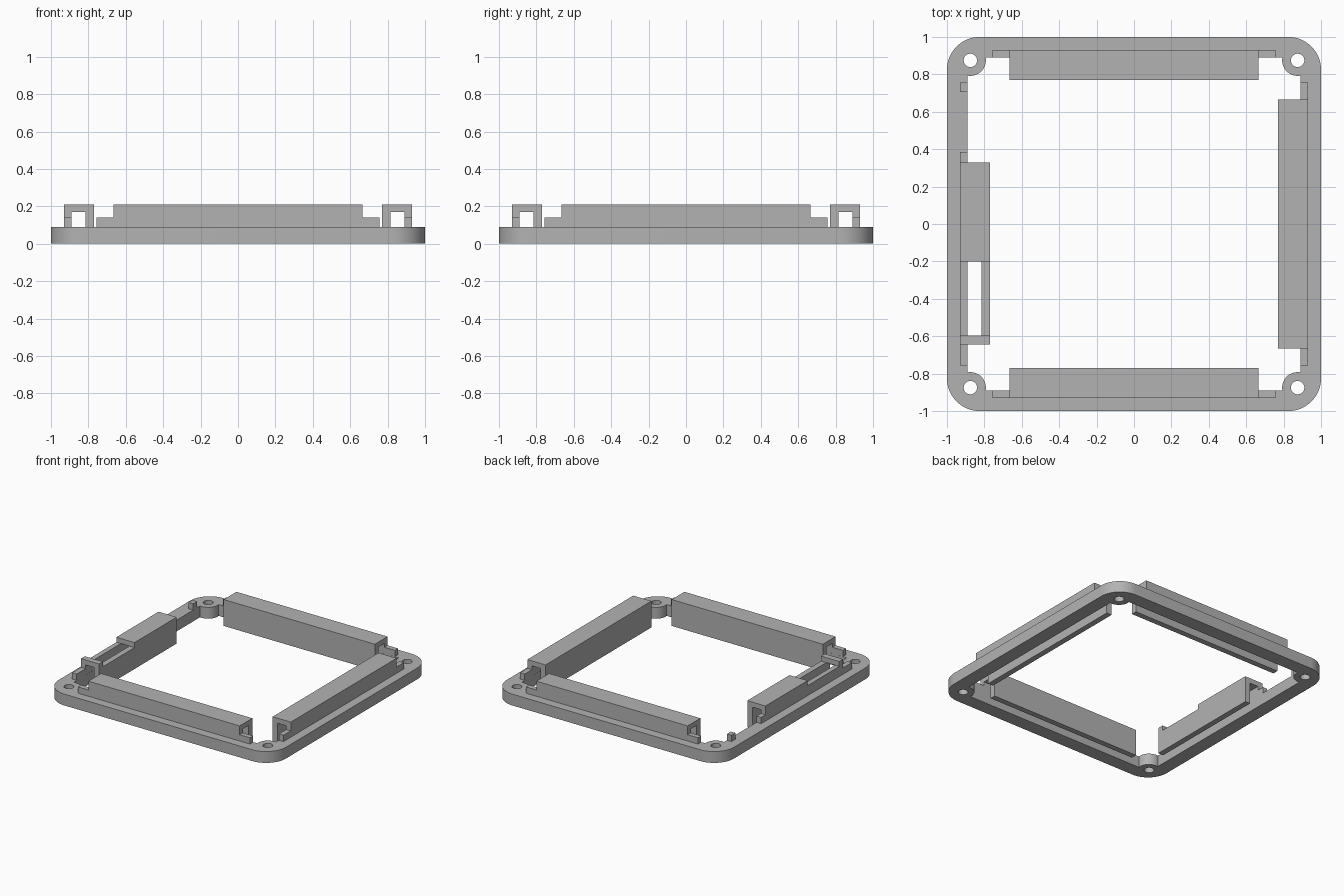
import bpy, bmesh
from math import radians, cos, sin, pi
from mathutils import Matrix, Vector

cube = bpy.data.objects.get("Cube")
if cube:
    bpy.data.objects.remove(cube)

grey = bpy.data.materials.new("mid_grey")
grey.use_nodes = True
COLOUR = (0.45, 0.45, 0.45, 1)
grey.diffuse_color = COLOUR
grey.node_tree.nodes["Principled BSDF"].inputs["Base Color"].default_value = COLOUR

# Shared dimensions
FRAME_H, TAB_H, CEIL, TOP = 0.09, 0.14, 0.17, 0.21
INNER, WALL_OUT = 0.89, 0.93          # frame opening, outer rail wall
LIP_IN, LIP_OUT = 0.77, 0.815         # hanging inner lip
BOSS, BOSS_R, HOLE_R, CORNER_R = 0.875, 0.083, 0.036, 0.175


def arc(c, r, start, end, n):
    return [c + r * Vector((cos(a), sin(a)))
            for a in (radians(start + (end - start) * i / n) for i in range(n + 1))]


def four_corners(points):
    """Repeat a corner's outline around the square."""
    out = []
    for k in range(4):
        rot = Matrix.Rotation(k * pi / 2, 2)
        out += [rot @ p for p in points]
    return out


def build_frame():
    centre = Vector((BOSS, BOSS))
    outlines = [
        four_corners(arc(Vector((1 - CORNER_R, 1 - CORNER_R)), CORNER_R, 0, 90, 16)),
        four_corners(arc(centre, BOSS_R, 280, 170, 16)),
    ]
    hole = arc(centre, HOLE_R, 0, 345, 23)
    for k in range(4):
        outlines.append([Matrix.Rotation(k * pi / 2, 2) @ p for p in hole])

    curve = bpy.data.curves.new("frame_outline", 'CURVE')
    curve.dimensions = '2D'
    curve.fill_mode = 'BOTH'
    curve.extrude = FRAME_H / 2
    for pts in outlines:
        spline = curve.splines.new('POLY')
        spline.points.add(len(pts) - 1)
        for sp, p in zip(spline.points, pts):
            sp.co = (p.x, p.y, 0, 1)
        spline.use_cyclic_u = True
    temp = bpy.data.objects.new("frame_outline", curve)
    bpy.context.collection.objects.link(temp)
    deps = bpy.context.evaluated_depsgraph_get()
    mesh = bpy.data.meshes.new_from_object(temp.evaluated_get(deps))
    bpy.data.objects.remove(temp)

    bm = bmesh.new()
    bm.from_mesh(mesh)
    bmesh.ops.remove_doubles(bm, verts=bm.verts, dist=1e-4)
    bmesh.ops.recalc_face_normals(bm, faces=bm.faces)
    bmesh.ops.translate(bm, verts=bm.verts, vec=(0, 0, FRAME_H / 2))
    bm.to_mesh(mesh)
    bm.free()
    mesh.materials.clear()
    mesh.materials.append(grey)
    obj = bpy.data.objects.new("frame", mesh)
    bpy.context.collection.objects.link(obj)
    bpy.context.view_layer.objects.active = obj
    obj.select_set(True)
    bpy.ops.object.shade_smooth_by_angle(angle=radians(30))
    obj.select_set(False)


def extrude(name, profile, start, end, turn):
    """Sweep a (distance, height) profile along +y on the +x side, then turn it."""
    bm = bmesh.new()
    face = bm.faces.new([bm.verts.new((d, start, z)) for d, z in profile])
    new = bmesh.ops.extrude_face_region(bm, geom=[face], use_keep_orig=True)["geom"]
    verts = [v for v in new if isinstance(v, bmesh.types.BMVert)]
    bmesh.ops.translate(bm, verts=verts, vec=(0, end - start, 0))
    bmesh.ops.recalc_face_normals(bm, faces=bm.faces)
    bmesh.ops.rotate(bm, verts=bm.verts, matrix=Matrix.Rotation(radians(turn), 3, 'Z'))
    mesh = bpy.data.meshes.new(name)
    bm.to_mesh(mesh)
    bm.free()
    mesh.materials.append(grey)
    bpy.context.collection.objects.link(bpy.data.objects.new(name, mesh))


def rect(d0, d1, z0, z1):
    return [(d0, z0), (d1, z0), (d1, z1), (d0, z1)]


# Hooked rail section: wall on the frame, roof, lip hanging inside the opening
HOOK = [(WALL_OUT, FRAME_H), (WALL_OUT, TOP), (LIP_IN, TOP), (LIP_IN, 0),
        (LIP_OUT, 0), (LIP_OUT, CEIL), (INNER, CEIL), (INNER, FRAME_H)]
TAB = rect(INNER, WALL_OUT, FRAME_H, TAB_H)
RAIL, TAB_END = 0.665, 0.757

build_frame()

# Three full rails with a low tab at each end
for side, turn in (("left", 0), ("back", 90), ("front", 270)):
    extrude(side + "_rail", HOOK, -RAIL, RAIL, turn)
    extrude(side + "_tab_a", TAB, -TAB_END, -RAIL, turn)
    extrude(side + "_tab_b", TAB, RAIL, TAB_END, turn)

# Broken right rail, with an open-topped stretch (turned half round, so y flips)
extrude("right_rail", HOOK, -0.33, 0.2, 180)
extrude("right_rail_cap", HOOK, 0.597, 0.645, 180)
extrude("right_open_wall", rect(INNER, WALL_OUT, FRAME_H, CEIL), 0.2, 0.597, 180)
extrude("right_open_lip", rect(LIP_IN, LIP_OUT, 0, CEIL), 0.2, 0.597, 180)
extrude("right_front_tab", TAB, 0.645, TAB_END, 180)
extrude("right_middle_tab", TAB, -0.385, -0.33, 180)
extrude("right_back_tab", TAB, -TAB_END, -0.707, 180)
